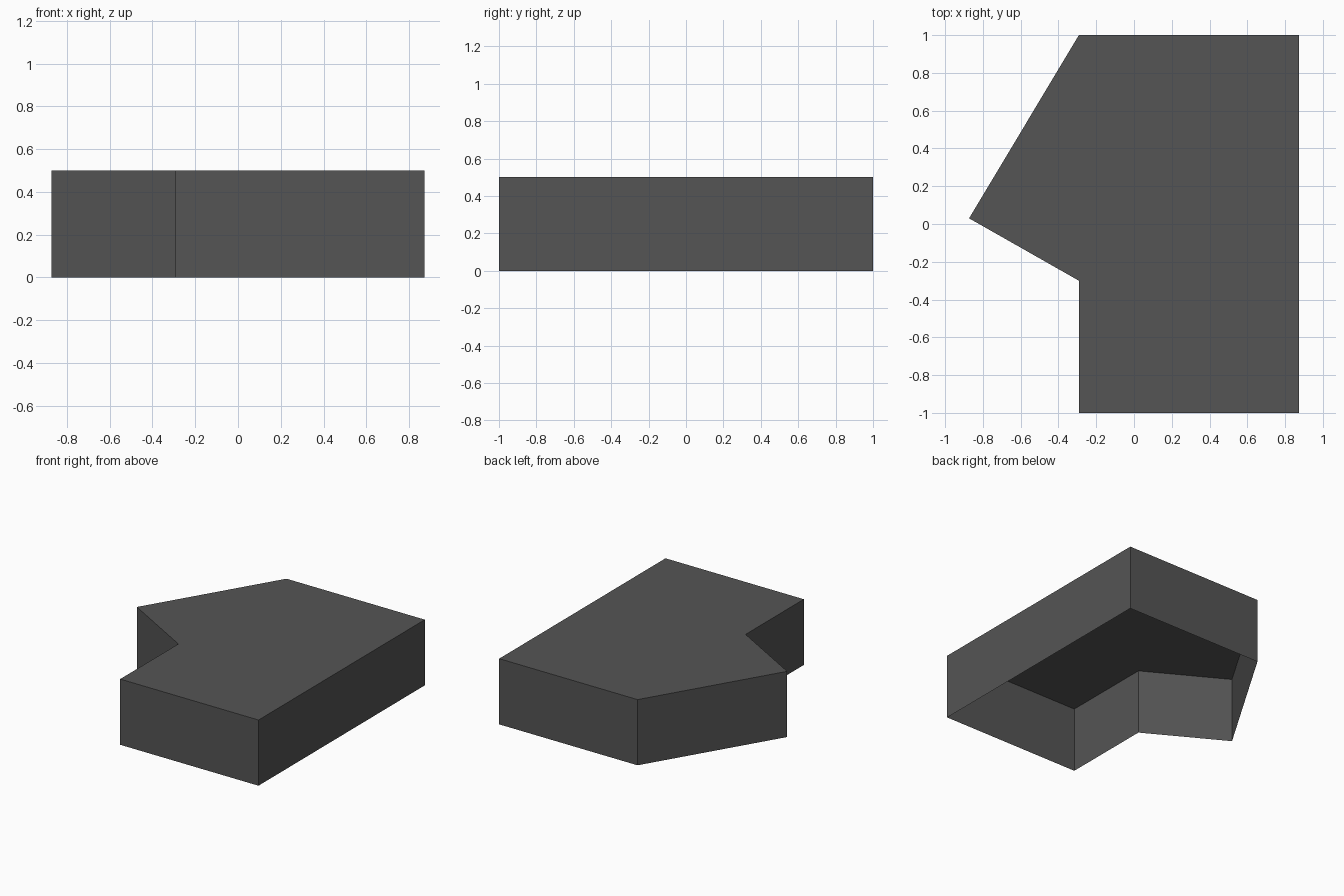
import bpy, bmesh

if "Cube" in bpy.data.objects:
    bpy.data.objects.remove(bpy.data.objects["Cube"])

HEIGHT = 0.5

# Footprint, counter-clockwise seen from above
OUTLINE = [(-0.292, -1), (0.873, -1), (0.873, 1), (-0.292, 1),
           (-0.873, 0.03), (-0.292, -0.30)]

mat = bpy.data.materials.new("dark grey")
mat.diffuse_color = (0.09, 0.09, 0.09, 1)
mat.use_nodes = True
mat.node_tree.nodes["Principled BSDF"].inputs["Base Color"].default_value = mat.diffuse_color

# Thin shell: roof and outer walls, open underneath
bm = bmesh.new()
low = [bm.verts.new((x, y, 0)) for x, y in OUTLINE]
high = [bm.verts.new((x, y, HEIGHT)) for x, y in OUTLINE]
bm.faces.new(high)
for i in range(len(OUTLINE)):
    j = (i + 1) % len(OUTLINE)
    bm.faces.new((low[i], low[j], high[j], high[i]))

mesh = bpy.data.meshes.new("open_bottom_shell")
bm.to_mesh(mesh)
bm.free()
mesh.materials.append(mat)
shell = bpy.data.objects.new("open_bottom_shell", mesh)
bpy.context.collection.objects.link(shell)
